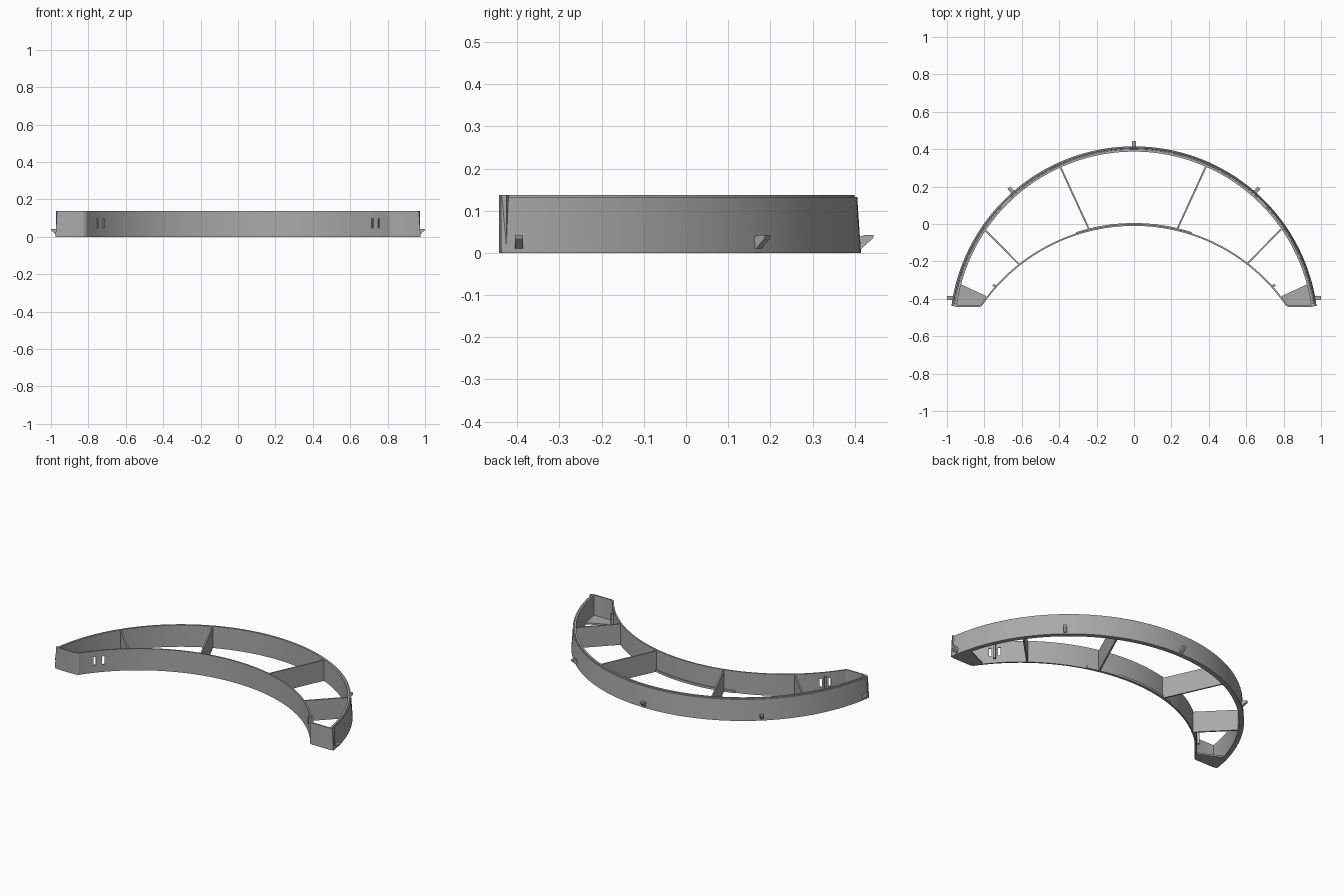
import bpy, bmesh, math
from mathutils import Vector, Matrix

if "Cube" in bpy.data.objects:
    bpy.data.objects.remove(bpy.data.objects["Cube"])

H = 0.137                    # overall height
OC, IC = -0.57, -0.995       # centre y of the outer and inner arcs

grey = bpy.data.materials.new("plain grey")
grey.diffuse_color = (0.40, 0.40, 0.40, 1)
grey.use_nodes = True
grey.node_tree.nodes["Principled BSDF"].inputs["Base Color"].default_value = grey.diffuse_color


def finish(name, bm, smooth=True):
    bmesh.ops.recalc_face_normals(bm, faces=bm.faces)
    me = bpy.data.meshes.new(name)
    bm.to_mesh(me)
    bm.free()
    me.materials.append(grey)
    ob = bpy.data.objects.new(name, me)
    bpy.context.collection.objects.link(ob)
    if smooth:
        bpy.ops.object.select_all(action='DESELECT')
        ob.select_set(True)
        bpy.context.view_layer.objects.active = ob
        bpy.ops.object.shade_smooth_by_angle(angle=math.radians(25))
    return ob


def loft(name, rings):
    """Join equal closed rings of points into a capped solid."""
    bm = bmesh.new()
    vs = [[bm.verts.new(p) for p in r] for r in rings]
    n = len(rings[0])
    for a, b in zip(vs, vs[1:]):
        for i in range(n):
            j = (i + 1) % n
            bm.faces.new((a[i], a[j], b[j], b[i]))
    bm.faces.new(vs[0])
    bm.faces.new(vs[-1][::-1])
    return finish(name, bm)


def arc_sweep(name, profile, cy, a0, a1, steps):
    """Sweep an (r, z) profile around (0, cy)."""
    rings = []
    for i in range(steps + 1):
        a = math.radians(a0 + (a1 - a0) * i / steps)
        rings.append([(r * math.cos(a), cy + r * math.sin(a), z) for r, z in profile])
    return loft(name, rings)


def wall(name, path, t, z0, z1):
    """Vertical wall of thickness t lying to the left of a plan path."""
    pts = [Vector(p) for p in path]
    rings = []
    for i, p in enumerate(pts):
        a = (p - pts[i - 1]).normalized() if i else None
        b = (pts[i + 1] - p).normalized() if i < len(pts) - 1 else None
        a, b = a or b, b or a
        d = (a + b).normalized()
        q = p + Vector((-d.y, d.x)) * (t / max(d.dot(a), 0.5))
        rings.append([(p.x, p.y, z0), (q.x, q.y, z0), (q.x, q.y, z1), (p.x, p.y, z1)])
    return loft(name, rings)


def box(name, loc, size, ang):
    bm = bmesh.new()
    m = Matrix.Translation(loc) @ Matrix.Rotation(ang, 4, 'Z') @ Matrix.Diagonal((*size, 1))
    bmesh.ops.create_cube(bm, size=1, matrix=m)
    return finish(name, bm, False)


# Sloped outer rim with a small step along the top
arc_sweep("outer_rim", [(0.957, 0), (0.985, 0), (0.976, 0.132), (0.97, 0.132),
                        (0.969, H), (0.957, H)], OC, 7.7, 172.3, 96)

# Inner wall, wrapping round into both flat end walls
half = []
amax = math.asin(0.79 / 0.985)
for i in range(1, 33):
    a = amax * i / 32
    half.append((0.985 * math.sin(a), IC + 0.985 * math.cos(a)))
half += [(0.803, -0.424), (0.811, -0.436), (0.825, -0.443),
         (0.952, -0.443), (0.966, -0.438), (0.973, -0.426)]
path = [(-x, y) for x, y in reversed(half)] + [(0, IC + 0.985)] + half
inner = wall("inner_wall", path, 0.009, 0, H)

# Bottom stiffener behind the middle of the inner wall
arc_sweep("stiffener", [(0.99, 0), (1.0, 0), (1.0, 0.015), (0.99, 0.015)], IC, 72, 108, 24)

cutters = []
for s, side in ((1, "right"), (-1, "left")):
    # Cross struts between the two arcs
    for k, (p, q) in enumerate((((0.235, -0.03), (0.392, 0.312)),
                                ((0.607, -0.217), (0.79, -0.032)))):
        wall(f"strut_{side}_{k}", [(s * p[0], p[1]), (s * q[0], q[1])], 0.009, 0, 0.131)

    # Floor plate closing the tip
    plan = [(0.925, -0.323), (0.79, -0.385), (0.811, -0.434), (0.825, -0.441),
            (0.952, -0.441), (0.966, -0.43)]
    loft(f"tip_floor_{side}", [[(s * x, y, z) for x, y in plan] for z in (0, 0.01)])

    # Paired slots with a post between them
    for x in (0.722, 0.756):
        a = math.asin(x / 0.99)
        cutters.append(box("slot_cutter", (s * x, IC + 0.99 * math.cos(a), 0.073),
                           (0.015, 0.06, 0.052), -s * a))
    a = math.asin(0.739 / 0.99)
    box(f"slot_post_{side}", (s * 1.0 * math.sin(a), IC + 1.0 * math.cos(a), 0.07),
        (0.013, 0.018, 0.09), -s * a)

# Cut the slots through the inner wall
for c in cutters:
    c.hide_render = True
    c.hide_set(True)
    c.display_type = 'WIRE'
    m = inner.modifiers.new("slot", 'BOOLEAN')
    m.operation, m.object, m.solver = 'DIFFERENCE', c, 'EXACT'
bpy.context.view_layer.objects.active = inner
for m in list(inner.modifiers):
    if m.type == 'BOOLEAN':
        with bpy.context.temp_override(object=inner, active_object=inner):
            bpy.ops.object.modifier_apply(modifier=m.name)
for c in cutters:
    bpy.data.objects.remove(c)

# Wedge tabs round the outside of the rim
for k, (x, y, deg) in enumerate(((0, 0.413, 90), (0.648, 0.17, 49), (-0.648, 0.17, 131),
                                 (0.968, -0.396, 0), (-0.968, -0.396, 180))):
    a = math.radians(deg)
    u, v = Vector((math.cos(a), math.sin(a), 0)), Vector((-math.sin(a), math.cos(a), 0))
    prof = [(-0.01, 0.01), (0.003, 0.01), (0.03, 0.034), (0.032, 0.042), (0.01, 0.042), (-0.01, 0.036)]
    loft(f"rim_tab_{k}", [[Vector((x, y, z)) + u * r + v * w for r, z in prof]
                          for w in (-0.01, 0.01)])
